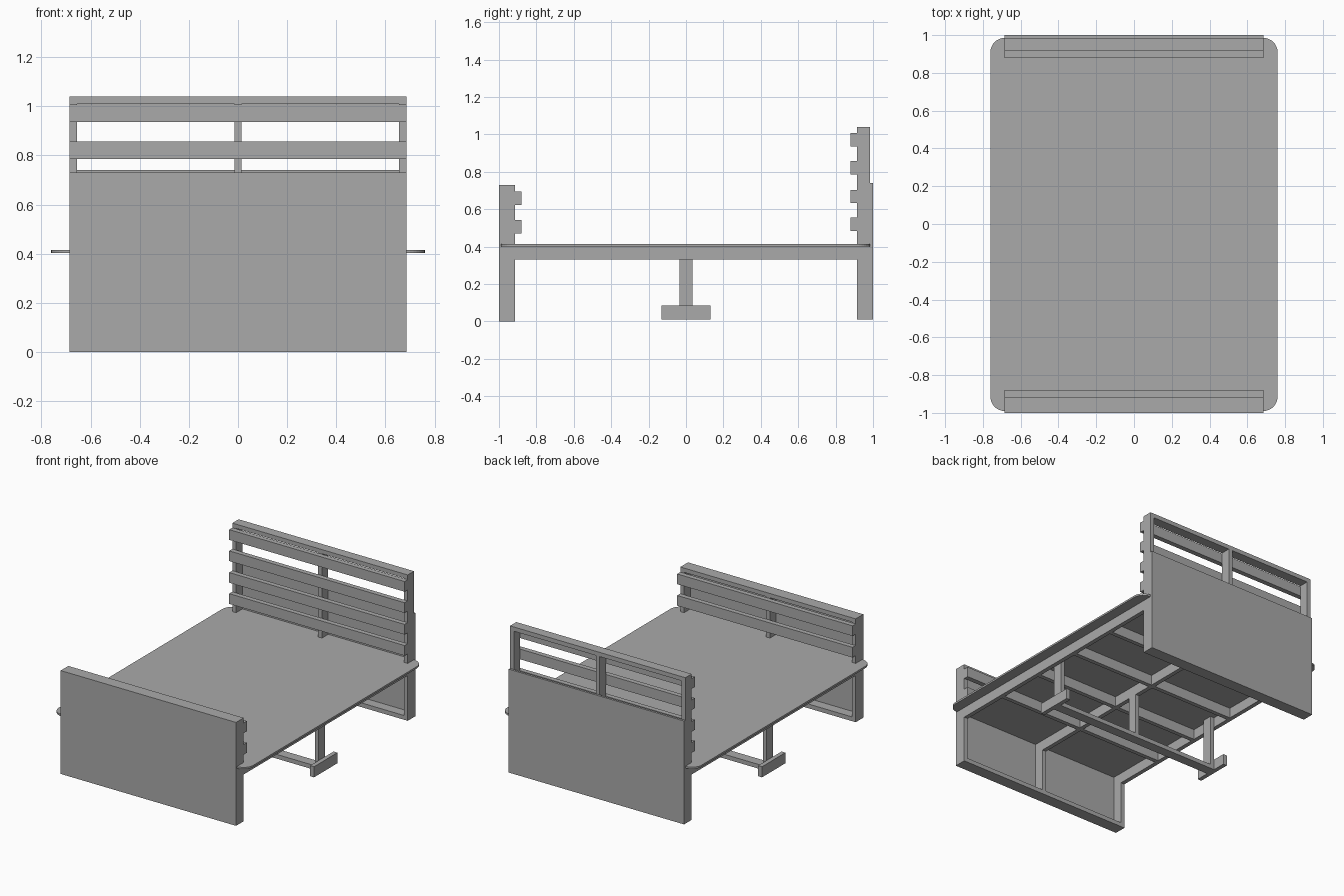
import bpy
import bmesh
from mathutils import Vector

cube = bpy.data.objects.get("Cube")
if cube:
    bpy.data.objects.remove(cube, do_unlink=True)

grey = bpy.data.materials.new("plain grey")
grey.use_nodes = True
colour = (0.4, 0.4, 0.4, 1)
grey.diffuse_color = colour
grey.node_tree.nodes["Principled BSDF"].inputs["Base Color"].default_value = colour


def box(name, x, y, z, round_corners=0):
    """Box from (low, high) ranges, optionally with rounded vertical edges."""
    bm = bmesh.new()
    bmesh.ops.create_cube(bm, size=1)
    for v in bm.verts:
        v.co = Vector([r[0] if c < 0 else r[1] for c, r in zip(v.co, (x, y, z))])
    if round_corners:
        upright = [e for e in bm.edges if abs(e.verts[0].co.z - e.verts[1].co.z) > 0.001]
        bmesh.ops.bevel(bm, geom=upright, offset=round_corners, segments=8,
                        profile=0.5, affect='EDGES')
    mesh = bpy.data.meshes.new(name)
    bm.to_mesh(mesh)
    bm.free()
    mesh.materials.append(grey)
    obj = bpy.data.objects.new(name, mesh)
    bpy.context.collection.objects.link(obj)
    return obj


W = 0.685          # half width of the frame
T = 0.03           # board thickness
RAIL = (0.33, 0.402)
INNER = W - T


def span(a, b):
    return (min(a, b), max(a, b))


def end_board(name, side, bottom, top, panel_top, slats):
    """Stud frame with an outer panel and inner slats; side is -1 or 1 in y."""
    frame_y = span(side * 0.915, side * 0.985)
    panel_y = span(side * 0.985, side * 1.0)
    slat_y = span(side * 0.88, side * 0.915)
    box(name + "_panel", (-W, W), panel_y, (bottom, panel_top))
    box(name + "_bottom_rail", (-W, W), frame_y, (bottom, bottom + T))
    box(name + "_top_rail", (-W, W), frame_y, (top - T, top))
    for label, x in (("right", -W), ("centre", -T / 2), ("left", INNER)):
        box(f"{name}_{label}_post", (x, x + T), frame_y, (bottom + T, top - T))
    for i, z in enumerate(slats):
        box(f"{name}_slat_{i + 1}", (-W, W), slat_y, (z, z + 0.072))


end_board("footboard", -1, 0.0, 0.73, 0.73, (0.47, 0.622))
end_board("headboard", 1, 0.01, 1.04, 0.74, (0.483, 0.632, 0.785, 0.935))

# Sleeping platform
box("platform", (-0.76, 0.76), (-0.99, 0.985), (0.402, 0.415), 0.075)

# Long rails, centre beam and cross joists
for label, x in (("right", -W), ("centre", -T / 2), ("left", INNER)):
    box(label + "_long_beam", (x, x + T), (-0.915, 0.915), RAIL)
for label, x in (("right", (-INNER, -T / 2)), ("left", (T / 2, INNER))):
    for i in range(4):
        y = -0.55 + i * 0.366
        box(f"{label}_joist_{i + 1}", x, (y - T / 2, y + T / 2), RAIL)

# Middle support: floor bar, posts and feet
box("support_bar", (-INNER, INNER), (-0.035, 0.035), (0.01, 0.01 + T))
for label, x in (("right", -INNER), ("centre", -T / 2), ("left", INNER - T)):
    box(label + "_support_post", (x, x + T), (-0.035, 0.035), (0.01 + T, RAIL[1]))
for label, x in (("right", -W), ("left", INNER)):
    box(label + "_foot", (x, x + T), (-0.13, 0.13), (0.01, 0.085))
